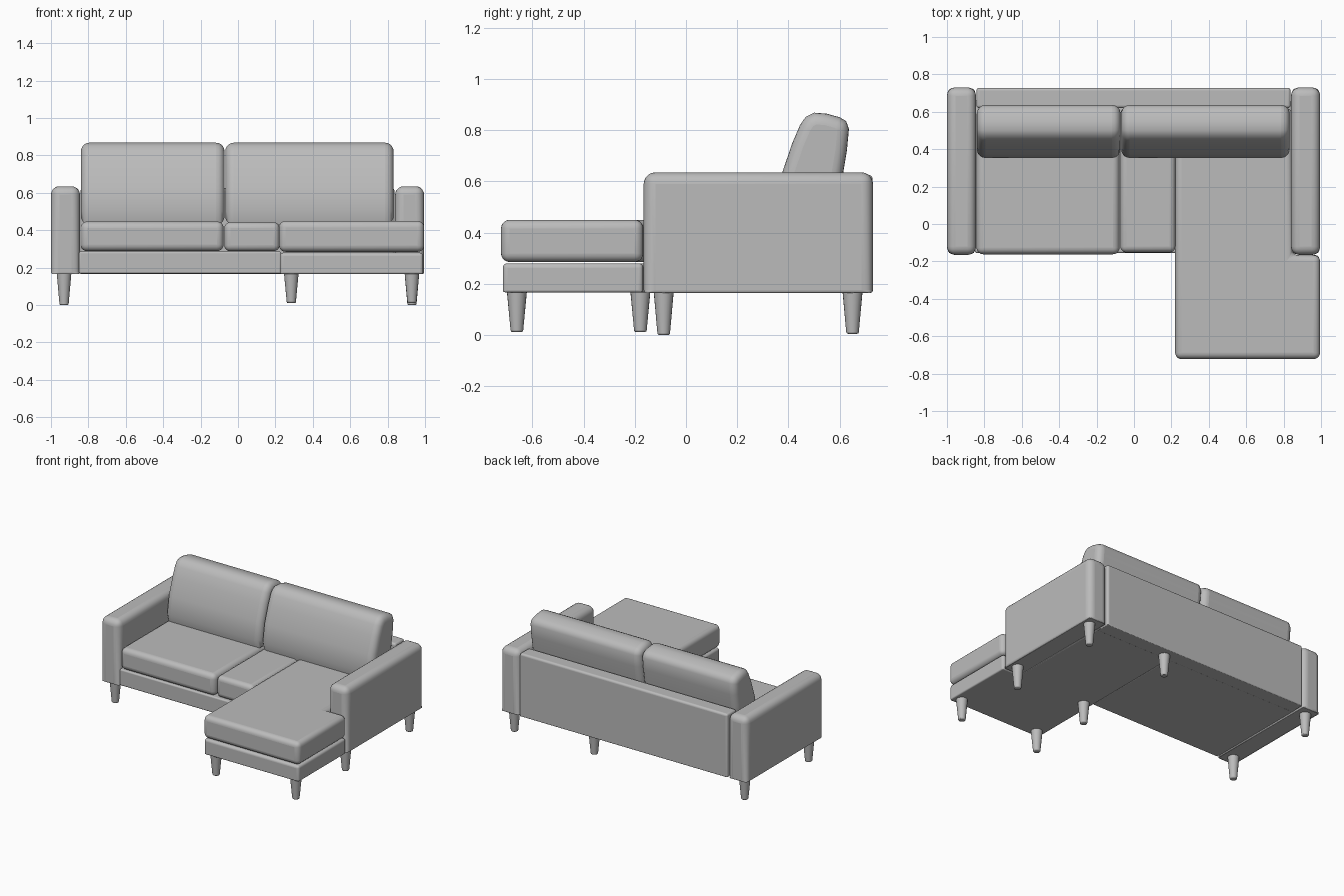
import bpy
import bmesh
from math import radians
from mathutils import Vector

cube = bpy.data.objects.get("Cube")
if cube:
    bpy.data.objects.remove(cube, do_unlink=True)

# One upholstery grey for the whole sofa
grey = bpy.data.materials.new("warm_grey")
grey.use_nodes = True
colour = (0.5, 0.5, 0.5, 1)
grey.diffuse_color = colour
grey.node_tree.nodes["Principled BSDF"].inputs["Base Color"].default_value = colour


def smooth(obj):
    bpy.ops.object.select_all(action='DESELECT')
    obj.select_set(True)
    bpy.context.view_layer.objects.active = obj
    bpy.ops.object.shade_smooth_by_angle(angle=radians(40))


def prism(name, outline, axis, lo, hi, radius, bottom=1.0):
    """Extrude an outline along x or z and round its edges; bottom scales the lowest edges."""
    def place(p, t):
        return (t, p[0], p[1]) if axis == 'x' else (p[0], p[1], t)

    bm = bmesh.new()
    face = bm.faces.new([bm.verts.new(place(p, lo)) for p in outline])
    ext = bmesh.ops.extrude_face_region(bm, geom=[face])
    step = Vector(place((0, 0), hi - lo))
    bmesh.ops.translate(bm, vec=step, verts=[v for v in ext["geom"] if isinstance(v, bmesh.types.BMVert)])
    bmesh.ops.recalc_face_normals(bm, faces=bm.faces)
    weight = bm.edges.layers.float.new("bevel_weight_edge")
    floor = min(v.co.z for v in bm.verts) + 0.001
    for e in bm.edges:
        sharp = e.calc_face_angle(0) > radians(35)
        low = all(v.co.z < floor for v in e.verts)
        e[weight] = (bottom if low else 1.0) if sharp else 0.0
    mesh = bpy.data.meshes.new(name)
    bm.to_mesh(mesh)
    bm.free()
    mesh.materials.append(grey)
    obj = bpy.data.objects.new(name, mesh)
    bpy.context.collection.objects.link(obj)
    bevel = obj.modifiers.new("rounded_edges", 'BEVEL')
    bevel.limit_method = 'WEIGHT'
    bevel.width = radius
    bevel.segments = 5
    smooth(obj)
    return obj


def rect(x0, x1, y0, y1):
    return [(x0, y0), (x1, y0), (x1, y1), (x0, y1)]


# Arms
prism("right_arm", rect(-1.0, -0.845, -0.165, 0.73), 'z', 0.165, 0.635, 0.045, 0.25)
prism("left_arm", rect(0.84, 0.995, -0.165, 0.73), 'z', 0.165, 0.635, 0.045, 0.25)

# Backrest panel and base frames
prism("back_panel", rect(-0.842, 0.837, 0.62, 0.728), 'z', 0.165, 0.625, 0.015, 0.4)
prism("seat_base", rect(-0.85, 0.23, -0.155, 0.66), 'z', 0.168, 0.287, 0.01)


def chaise_outline(x0, x1, y0, y_arm, y1):
    """L shape that widens in front of the arm."""
    return [(x0, y0), (x1, y0), (x1, y_arm), (0.845, y_arm), (0.845, y1), (x0, y1)]


prism("chaise_base", chaise_outline(0.225, 0.99, -0.715, -0.167, 0.66), 'z', 0.167, 0.28, 0.018, 0.5)
prism("chaise_cushion", chaise_outline(0.22, 0.995, -0.722, -0.167, 0.62), 'z', 0.285, 0.45, 0.034)

# Seat cushions
prism("right_seat_cushion", rect(-0.842, -0.077, -0.162, 0.62), 'z', 0.288, 0.447, 0.036)
prism("middle_seat_cushion", rect(-0.073, 0.222, -0.152, 0.62), 'z', 0.288, 0.443, 0.032)

# Leaning back cushions, side profile extruded across the seat
lean = [(0.37, 0.43), (0.353, 0.5), (0.374, 0.63), (0.415, 0.75), (0.445, 0.82), (0.467, 0.851),
        (0.5, 0.868), (0.55, 0.864), (0.6, 0.85), (0.625, 0.835), (0.636, 0.805),
        (0.628, 0.72), (0.613, 0.63), (0.58, 0.43)]
for name, x0, x1 in (("right_back_cushion", -0.84, -0.072), ("left_back_cushion", -0.068, 0.832)):
    prism(name, lean, 'x', x0, x1, 0.01)
    # Softer ends: pull the end caps in with a nested inset profile
    mesh = bpy.data.objects[name].modifiers
    mesh.clear()
    obj = bpy.data.objects[name]
    bm = bmesh.new()
    bm.from_mesh(obj.data)
    caps = [f for f in bm.faces if abs(f.normal.x) > 0.9]
    rim = [e for f in caps for e in f.edges]
    bmesh.ops.bevel(bm, geom=rim, offset=0.045, offset_type='OFFSET', segments=5,
                    profile=0.5, affect='EDGES', clamp_overlap=False)
    bm.to_mesh(obj.data)
    bm.free()
    smooth(obj)

# Tapered legs under the arms, the chaise and the middle of the back
legs = [("right_front_leg", -0.93, -0.087, 0.0), ("right_back_leg", -0.93, 0.65, 0.005),
        ("left_front_leg", 0.93, -0.087, 0.0), ("left_back_leg", 0.93, 0.65, 0.005),
        ("middle_back_leg", 0.285, 0.65, 0.01), ("chaise_inner_leg", 0.285, -0.178, 0.012),
        ("chaise_right_leg", 0.285, -0.66, 0.012), ("chaise_left_leg", 0.93, -0.66, 0.012)]
for name, x, y, z in legs:
    top = 0.18
    bpy.ops.mesh.primitive_cone_add(vertices=20, radius1=0.024, radius2=0.04, depth=top - z,
                                    location=(x, y, (top + z) / 2))
    leg = bpy.context.object
    leg.name = name
    leg.data.materials.append(grey)
    bevel = leg.modifiers.new("soft_foot", 'BEVEL')
    bevel.width = 0.006
    bevel.segments = 2
    bevel.limit_method = 'ANGLE'
    bevel.angle_limit = radians(40)
    smooth(leg)
